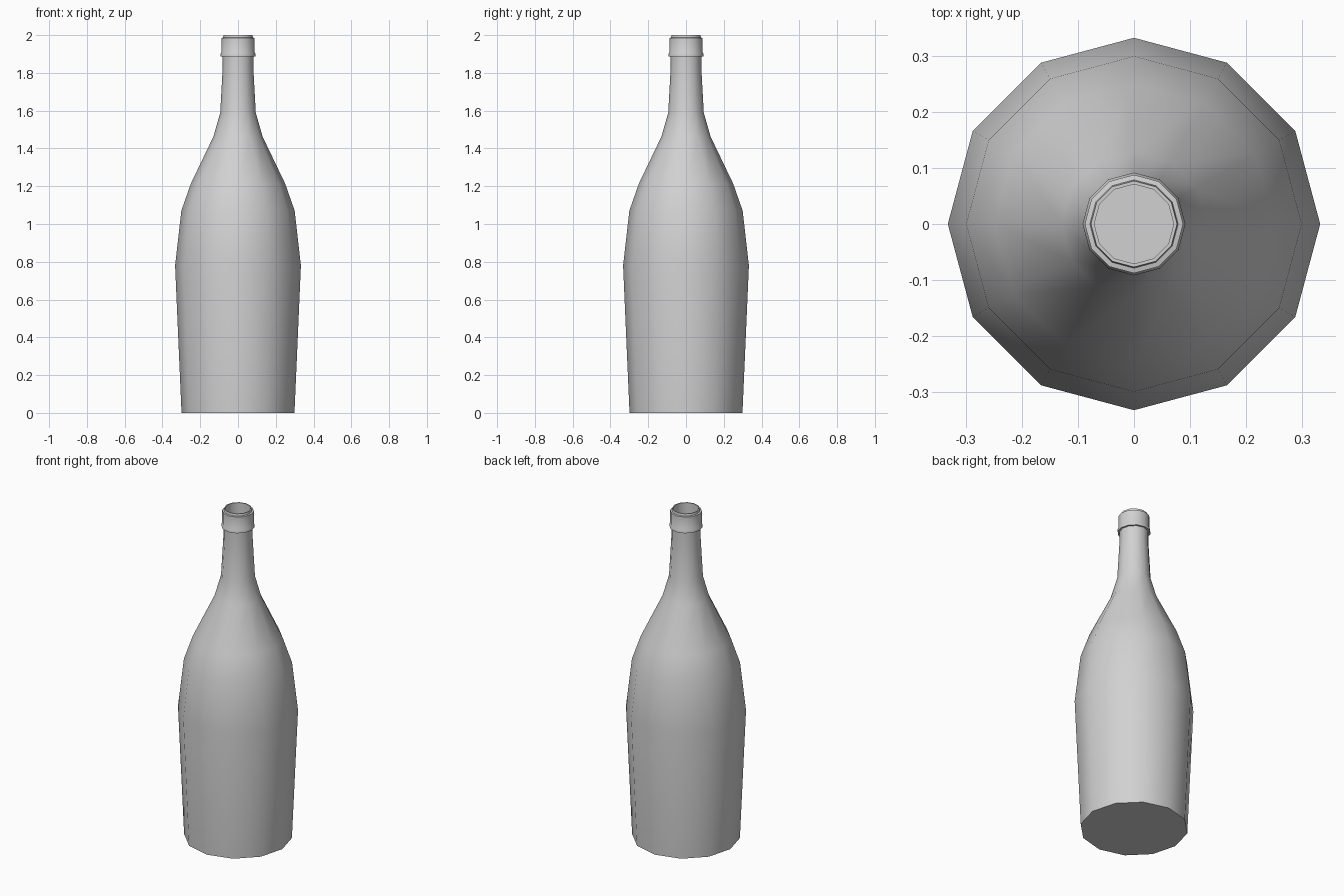
import bpy, bmesh, math

cube = bpy.data.objects.get("Cube")
if cube:
    bpy.data.objects.remove(cube)

SIDES = 12
WALL = 0.01

# Bottle colour
glass = bpy.data.materials.new("light_grey")
glass.use_nodes = True
grey = (0.64, 0.64, 0.64, 1)
glass.diffuse_color = grey
glass.node_tree.nodes["Principled BSDF"].inputs["Base Color"].default_value = grey


def lathe(name, profile, cap_start=False, cap_end=False):
    """Revolve (radius, height) points around z."""
    bm = bmesh.new()
    rings = []
    for r, z in profile:
        rings.append([bm.verts.new((r * math.cos(math.tau * i / SIDES),
                                    r * math.sin(math.tau * i / SIDES), z))
                      for i in range(SIDES)])
    for a, b in zip(rings, rings[1:]):
        for i in range(SIDES):
            j = (i + 1) % SIDES
            bm.faces.new((a[i], a[j], b[j], b[i]))
    if cap_start:
        bm.faces.new(rings[0][::-1])
    if cap_end:
        bm.faces.new(rings[-1])
    mesh = bpy.data.meshes.new(name)
    bm.to_mesh(mesh)
    bm.free()
    mesh.materials.append(glass)
    obj = bpy.data.objects.new(name, mesh)
    bpy.context.collection.objects.link(obj)
    bpy.ops.object.select_all(action='DESELECT')
    obj.select_set(True)
    bpy.context.view_layer.objects.active = obj
    bpy.ops.object.shade_smooth_by_angle(angle=math.radians(40))
    return obj


# Body and neck, then the lip collar, the rim and the hollow inside
body = [(0.299, 0), (0.333, 0.78), (0.30, 1.07), (0.25, 1.213),
        (0.13, 1.463), (0.094, 1.59), (0.081, 1.83), (0.081, 1.888)]
collar = [(0.092, 1.888), (0.092, 1.902), (0.088, 1.91), (0.088, 1.985)]
rim = [(0.079, 1.987), (0.077, 2.0), (0.071, 2.0)]
inside = [(r - WALL, max(z, WALL)) for r, z in reversed(body)]

lathe("bottle", body + collar + rim + inside, cap_start=True, cap_end=True)
